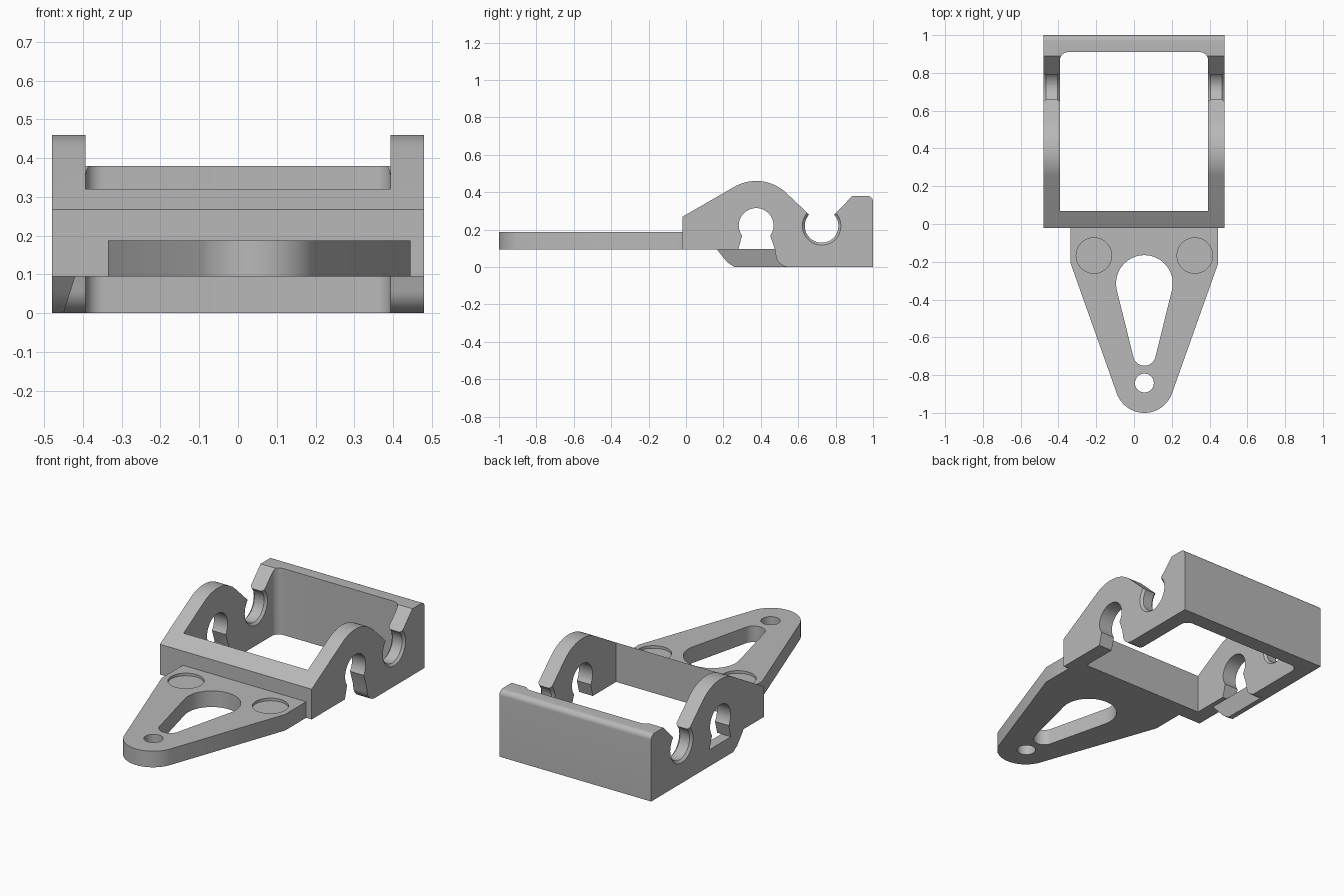
import bpy, bmesh
from math import sin, cos, radians, asin, pi

cube = bpy.data.objects.get("Cube")
if cube:
    bpy.data.objects.remove(cube)

grey = bpy.data.materials.new("plain grey")
grey.use_nodes = True
grey.diffuse_color = (0.48, 0.48, 0.48, 1)
grey.node_tree.nodes["Principled BSDF"].inputs["Base Color"].default_value = grey.diffuse_color


def arc(cx, cy, r, a0, a1, n=24):
    """Points along an arc, angles in degrees."""
    steps = [radians(a0 + (a1 - a0) * i / n) for i in range(n + 1)]
    return [(cx + r * cos(a), cy + r * sin(a)) for a in steps]


def finish(name, bm):
    bmesh.ops.recalc_face_normals(bm, faces=bm.faces)
    mesh = bpy.data.meshes.new(name)
    bm.to_mesh(mesh)
    bm.free()
    mesh.materials.append(grey)
    obj = bpy.data.objects.new(name, mesh)
    bpy.context.collection.objects.link(obj)
    return obj


def prism(name, points, axis, lo, hi, top_points=None):
    """Extrude a 2D outline along x (outline in y, z) or z (outline in x, y)."""
    def place(p, h):
        return (h, p[0], p[1]) if axis == "x" else (p[0], p[1], h)
    bm = bmesh.new()
    a = [bm.verts.new(place(p, lo)) for p in points]
    b = [bm.verts.new(place(p, hi)) for p in (top_points or points)]
    bm.faces.new(a)
    bm.faces.new(b)
    for i in range(len(a)):
        j = (i + 1) % len(a)
        bm.faces.new((a[i], a[j], b[j], b[i]))
    return finish(name, bm)


def combine(target, other, operation):
    """Apply a boolean and discard the helper."""
    other.hide_render = True
    mod = target.modifiers.new("bool", "BOOLEAN")
    mod.operation = operation
    mod.solver = "EXACT"
    mod.object = other
    bpy.ops.object.select_all(action="DESELECT")
    bpy.context.view_layer.objects.active = target
    target.select_set(True)
    bpy.ops.object.modifier_apply(modifier=mod.name)
    bpy.data.objects.remove(other)


OUT, IN = 0.48, 0.393        # outer and inner faces of the side plates
PIN = (0.375, 0.222, 0.093)  # keyhole: y, z, radius
CLIP = (0.725, 0.22, 0.09)   # clip seat: y, z, radius
LOW, HIGH = 0.095, 0.187     # underside and top of the arm

# Frame: side profile with keyhole and clip seat, extruded across the width
profile = [(-0.02, LOW), (0.28, LOW)]
profile += arc(*PIN, 216, -36, 36)
profile += [(0.475, LOW)]
profile += arc(0.55, 0.07, 0.07, 190, 270, 8)
profile += [(1, 0)]
profile += arc(0.97, 0.35, 0.03, 0, 90, 8)
profile += [(0.89, 0.38)]
profile += arc(*CLIP, 42, -222, 36)
profile += arc(0.375, 0.225, 0.235, 45, 120)
profile += [(-0.02, 0.268)]
frame = prism("hinge_frame", profile, "x", -OUT, OUT)

# Large opening with rounded rear corners
opening = [(-IN, 0.07), (IN, 0.07)]
opening += arc(IN - 0.045, 0.865, 0.045, 0, 90, 8)
opening += arc(-IN + 0.045, 0.865, 0.045, 90, 180, 8)
combine(frame, prism("opening_cutter", opening, "z", -0.1, 0.6), "DIFFERENCE")

# Chamfered rims of the clip seats, on both faces of both plates
for side in (-1, 1):
    for face, inward in ((OUT, -1), (IN, 1)):
        y, z, r = CLIP
        wide = arc(y, z, r + 0.015, 0, 352.5, 47)
        tight = arc(y, z, r - 0.002, 0, 352.5, 47)
        cutter = prism("rim_cutter", wide, "x", side * (face - inward * 0.002),
                       side * (face + inward * 0.015), tight)
        combine(frame, cutter, "DIFFERENCE")

# Closing bar under the right keyhole, thinning toward the bottom
bar_side = [(0.165, LOW), (0.2, 0.05), (0.225, 0.022), (0.26, 0), (0.56, 0), (0.56, LOW)]
bar = prism("keyhole_bar", bar_side, "x", -OUT, -0.42)
for v in bar.data.vertices:
    if v.co.x > -0.45:
        v.co.x = -0.45 + 0.03 * v.co.z / LOW
combine(frame, bar, "UNION")

# Tapered arm, shifted to the left of centre
MID, TIP, R = 0.055, -0.845, 0.155
lean = 20
outline = [(MID + 0.39, 0.0), (MID + 0.39, -0.21)]
outline += arc(MID, TIP, R, -lean, -180 + lean, 32)
outline += [(MID - 0.39, -0.21), (MID - 0.39, 0.0)]
arm = prism("arm", outline, "z", LOW, HIGH)

# Teardrop window, tip hole and two shallow round recesses
BIG, SMALL = (-0.315, 0.15), (-0.69, 0.06)
tilt = asin((BIG[1] - SMALL[1]) / (BIG[0] - SMALL[0])) * 180 / pi
window = arc(MID, *BIG, -tilt, 180 + tilt, 36)
window += arc(MID, *SMALL, 180 + tilt, 360 - tilt, 24)
combine(arm, prism("window_cutter", window, "z", 0, 0.3), "DIFFERENCE")
hole = arc(MID, -0.842, 0.05, 0, 350, 35)
combine(arm, prism("hole_cutter", hole, "z", 0, 0.3), "DIFFERENCE")
for offset in (-0.267, 0.267):
    disc = arc(MID + offset, -0.167, 0.094, 0, 352.5, 47)
    combine(arm, prism("recess_cutter", disc, "z", HIGH - 0.015, 0.3), "DIFFERENCE")

# Keep edges crisp and curves smooth
bpy.ops.object.select_all(action="DESELECT")
for obj in (frame, arm):
    obj.select_set(True)
bpy.context.view_layer.objects.active = frame
bpy.ops.object.shade_smooth_by_angle(angle=radians(25))
